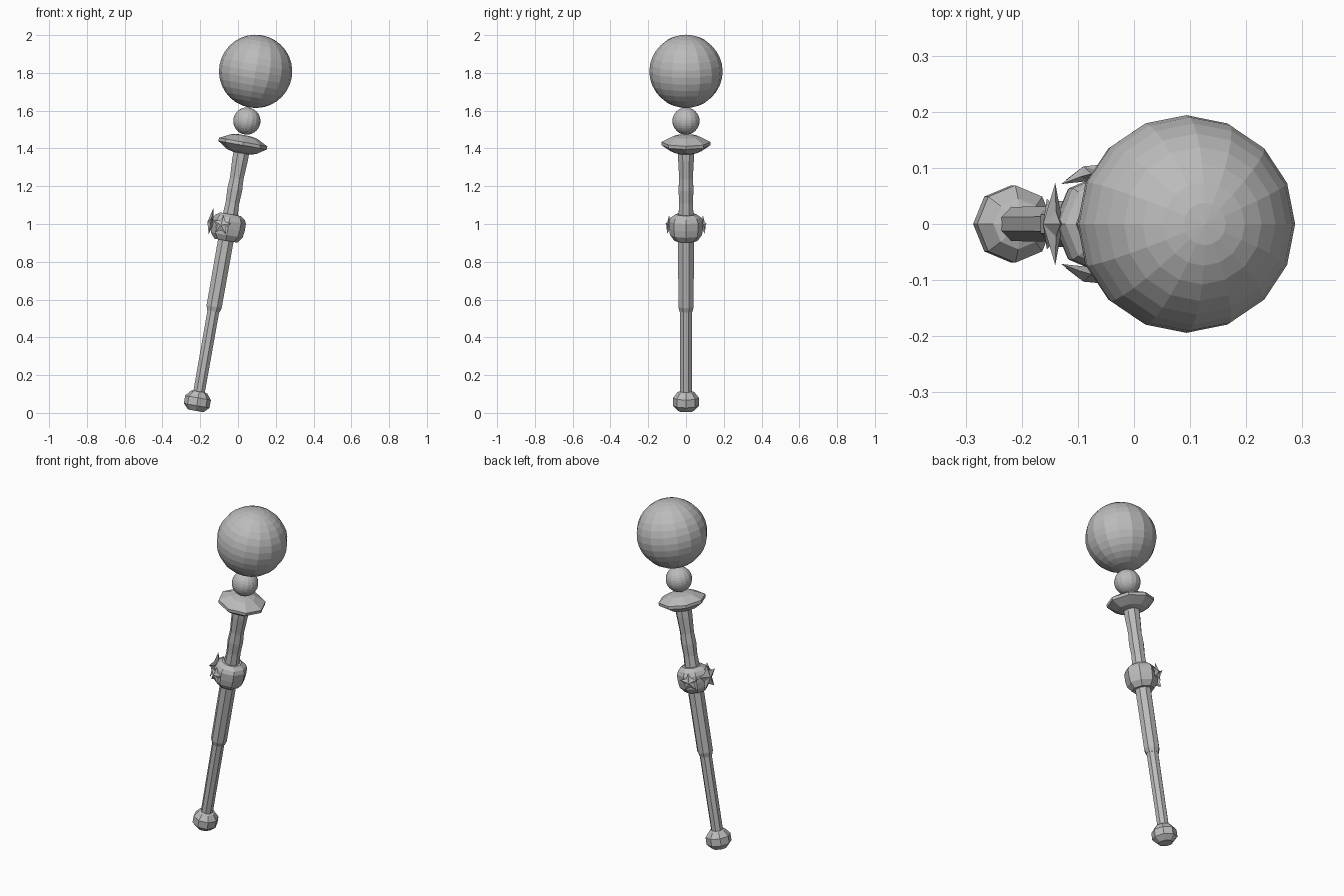
import bpy, bmesh, math
from mathutils import Matrix

if "Cube" in bpy.data.objects:
    bpy.data.objects.remove(bpy.data.objects["Cube"])

# Everything is built along a vertical axis, then leaned 10 degrees toward +x
LEAN = Matrix.Translation((-0.215, 0, 0.06)) @ Matrix.Rotation(math.radians(10), 4, 'Y')

grey = bpy.data.materials.new("plain grey")
grey.diffuse_color = (0.5, 0.5, 0.5, 1)
grey.use_nodes = True
grey.node_tree.nodes["Principled BSDF"].inputs["Base Color"].default_value = grey.diffuse_color


def finish(name, bm, local=Matrix()):
    bmesh.ops.recalc_face_normals(bm, faces=bm.faces)
    bm.transform(LEAN @ local)
    me = bpy.data.meshes.new(name)
    bm.to_mesh(me)
    bm.free()
    me.materials.append(grey)
    ob = bpy.data.objects.new(name, me)
    bpy.context.collection.objects.link(ob)
    return ob


def lathe(name, profile, sides=8, turn=0.0):
    """Stack of polygon rings given as (radius, height), capped at both ends."""
    bm = bmesh.new()
    rings = []
    for r, h in profile:
        rings.append([bm.verts.new((r * math.cos(a), r * math.sin(a), h))
                      for a in (2 * math.pi * (i + turn) / sides for i in range(sides))])
    for lo, hi in zip(rings, rings[1:]):
        for i in range(sides):
            j = (i + 1) % sides
            bm.faces.new((lo[i], lo[j], hi[j], hi[i]))
    bm.faces.new(rings[0][::-1])
    bm.faces.new(rings[-1])
    return finish(name, bm)


def ball(name, radius, height):
    bm = bmesh.new()
    bmesh.ops.create_uvsphere(bm, u_segments=16, v_segments=16, radius=radius)
    return finish(name, bm, Matrix.Translation((0, 0, height)))


def star(name, radius, angle, dist, height, thick):
    """Five-pointed star with a raised centre on both sides, facing outward."""
    bm = bmesh.new()
    rim = []
    for i in range(10):
        r = radius if i % 2 == 0 else radius * 0.5
        a = math.pi * i / 5
        rim.append(bm.verts.new((0, r * math.sin(a), r * math.cos(a))))
    for x in (-thick, thick):
        tip = bm.verts.new((x, 0, 0))
        for i in range(10):
            bm.faces.new((rim[i], rim[(i + 1) % 10], tip))
    place = (Matrix.Rotation(math.radians(angle), 4, 'Z')
             @ Matrix.Translation((dist, 0, height)))
    return finish(name, bm, place)


# Handle end and shaft
lathe("end_knob", [(0.042, -0.05), (0.069, -0.022), (0.069, 0.02), (0.045, 0.05), (0.03, 0.055)])
lathe("lower_shaft", [(0.033, 0.03), (0.034, 0.50)], turn=0.5)
lathe("middle_shaft", [(0.036, 0.485), (0.044, 0.51), (0.045, 0.88)], turn=0.5)
lathe("upper_shaft", [(0.044, 0.98), (0.039, 1.07), (0.043, 1.14), (0.039, 1.20),
                      (0.045, 1.30), (0.045, 1.36)], turn=0.5)

# Collar with three stars
lathe("collar", [(0.062, 0.865), (0.085, 0.895), (0.09, 0.93), (0.09, 0.97),
                 (0.08, 0.99), (0.055, 1.007)])
star("large_star", 0.077, 180, 0.095, 0.945, 0.018)
for side, ang in (("back", 111), ("front", -111)):
    star(side + "_star", 0.054, ang, 0.096, 0.942, 0.014)

# Flared disc and the two balls
lathe("disc", [(0.045, 1.335), (0.08, 1.345), (0.13, 1.378), (0.13, 1.395),
               (0.07, 1.425), (0.03, 1.432)])
ball("small_ball", 0.072, 1.508)
ball("large_ball", 0.194, 1.775)
